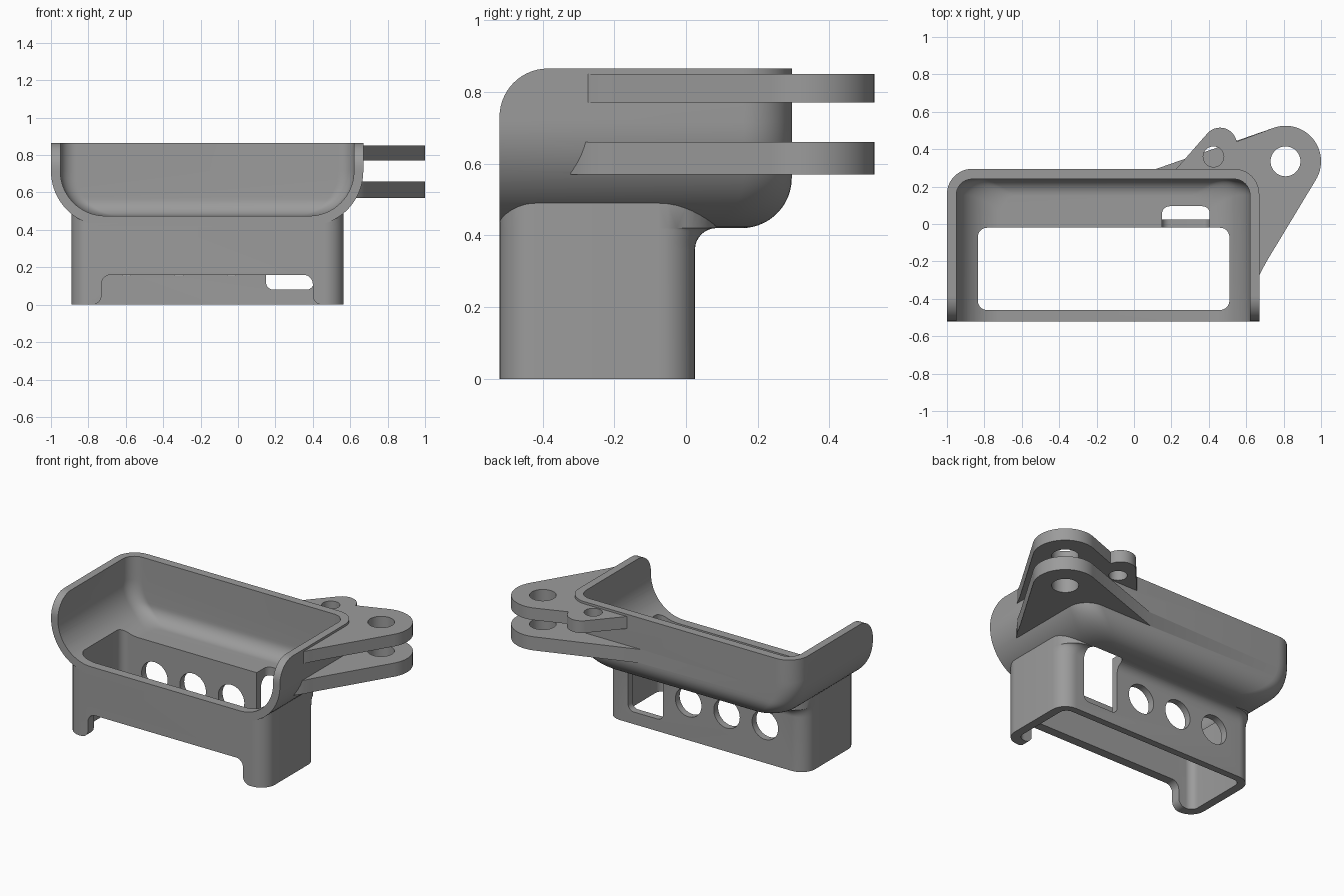
import bpy, bmesh, math

if "Cube" in bpy.data.objects:
    bpy.data.objects.remove(bpy.data.objects["Cube"])

MID = -0.165  # centre line of the tray in x


def arc(cx, cy, r, a0, a1, n=10):
    """Points on an arc, angles in degrees."""
    out = []
    for i in range(n + 1):
        a = math.radians(a0 + (a1 - a0) * i / n)
        out.append((cx + r * math.cos(a), cy + r * math.sin(a)))
    return out


def loft(name, rings):
    """Closed solid through rings of equal point count."""
    bm = bmesh.new()
    loops = [[bm.verts.new(p) for p in ring] for ring in rings]
    n = len(loops[0])
    for a, b in zip(loops, loops[1:]):
        for i in range(n):
            j = (i + 1) % n
            bm.faces.new((a[i], a[j], b[j], b[i]))
    bm.faces.new(loops[0][::-1])
    bm.faces.new(loops[-1])
    bmesh.ops.recalc_face_normals(bm, faces=bm.faces)
    me = bpy.data.meshes.new(name)
    bm.to_mesh(me)
    bm.free()
    ob = bpy.data.objects.new(name, me)
    bpy.context.collection.objects.link(ob)
    return ob


def prism(name, pts, lo, hi, axis):
    place = {'x': lambda a, b, t: (t, a, b),
             'y': lambda a, b, t: (a, t, b),
             'z': lambda a, b, t: (a, b, t)}[axis]
    return loft(name, [[place(a, b, t) for a, b in pts] for t in (lo, hi)])


def rounded(z, x0, x1, y0, y1, rf, rb):
    """Rounded rectangle ring; rf and rb are front and back corner radii."""
    pts = arc(x1 - rb, y1 - rb, rb, 0, 90) + arc(x0 + rb, y1 - rb, rb, 90, 180)
    if rf:
        pts += arc(x0 + rf, y0 + rf, rf, 180, 270) + arc(x1 - rf, y0 + rf, rf, 270, 360)
    else:
        pts += [(x0, y0), (x1, y0)]
    return [(x, y, z) for x, y in pts]


def inset(h, r):
    """Horizontal inset of a bottom rounding of radius r at height h."""
    return 0 if h >= r else r - math.sqrt(max(0, r * r - (r - h) ** 2))


def bowl(name, half, y0, y1, z0, z1, r_side, r_back, r_corner):
    rings = []
    heights = [r_side * (1 - math.cos(math.radians(90 * i / 20))) for i in range(21)]
    for h in heights + [z1 - z0]:
        w = half - inset(h, r_side)
        rings.append(rounded(z0 + h, MID - w, MID + w, y0, y1 - inset(h, r_back), 0, r_corner))
    return loft(name, rings)


def combine(body, other, operation):
    m = body.modifiers.new(operation.lower(), 'BOOLEAN')
    m.operation = operation
    m.solver = 'EXACT'
    m.object = other
    bpy.context.view_layer.objects.active = body
    bpy.ops.object.modifier_apply(modifier=m.name)
    bpy.data.objects.remove(other, do_unlink=True)


# Open-fronted tray
body = bowl("holder_body", 0.835, -0.52, 0.295, 0.42, 0.865, 0.295, 0.14, 0.135)

# Base sleeve, its back flaring into the tray underside
rings = [rounded(0, -0.89, 0.565, -0.52, 0.025, 0.1, 0.1)]
for i in range(9):
    a = math.radians(90 * i / 8)
    f = 0.06 * (1 - math.cos(a))
    rings.append(rounded(0.36 + 0.06 * math.sin(a), -0.89, 0.565, -0.52, 0.025 + f, 0.1, 0.1 + f))
rings.append(rounded(0.5, -0.89, 0.565, -0.52, 0.085, 0.1, 0.16))
combine(body, loft("base_sleeve", rings), 'UNION')

# Hinge arms: shared lobe and front edge, the upper one with a small ear
lobe = arc(0.81, 0.335, 0.19, 109, -31, 28)
edge = [(0.715, -0.19), (0.69, -0.235), (0.672, -0.27), (0.635, -0.32), (0.5, -0.42), (0.3, -0.2)]
ear = [(0.21, 0.277)] + arc(0.46, 0.425, 0.09, 139, 10, 16)
lower = [(0.1, 0.2), (0.1, 0.288)] + lobe + edge
upper = [(0.21, 0.2)] + ear + lobe + edge
combine(body, prism("lower_arm", lower, 0.57, 0.66, 'z'), 'UNION')
combine(body, prism("upper_arm", upper, 0.77, 0.85, 'z'), 'UNION')

# Hollow of the tray
combine(body, bowl("tray_hollow", 0.785, -0.7, 0.24, 0.475, 0.95, 0.24, 0.09, 0.085), 'DIFFERENCE')

# Hollow of the sleeve, open at top and bottom
hollow = [rounded(z, -0.835, 0.51, -0.46, -0.02, 0.05, 0.05) for z in (-0.1, 0.6)]
combine(body, loft("sleeve_hollow", hollow), 'DIFFERENCE')

# Rounded front corners of the side walls
corner = [(-0.7, 0.73)] + arc(-0.385, 0.73, 0.135, 180, 90, 14) + [(-0.385, 0.95), (-0.7, 0.95)]
combine(body, prism("corner_cut", corner, -1.2, 0.69, 'x'), 'DIFFERENCE')

# Notch under the front wall
left = [(-0.78, -0.05)] + arc(-0.78, 0.05, 0.05, -90, 0, 8) + arc(-0.68, 0.11, 0.05, 180, 90, 8)
notch = left + [(2 * MID - x, z) for x, z in reversed(left)]
combine(body, prism("front_notch", notch, -0.7, -0.4, 'y'), 'DIFFERENCE')

# Round holes in the back wall
for x in (-0.595, -0.315, -0.035):
    combine(body, prism("back_hole", arc(x, 0.25, 0.095, 0, 352.5, 47), -0.15, 0.2, 'y'), 'DIFFERENCE')

# Slot through the back wall and tray floor
rings = []
for i in range(9):
    h = 0.04 * (1 - math.cos(math.radians(90 * i / 8)))
    d = inset(h, 0.04)
    rings.append(rounded(0.08 + h, 0.15 + d, 0.405 - d, -0.15, 0.095, 0, 0.04))
rings.append(rounded(0.55, 0.15, 0.405, -0.15, 0.095, 0, 0.04))
combine(body, loft("back_slot", rings), 'DIFFERENCE')

# Pin holes through the arms and the ear
combine(body, prism("pin_hole", arc(0.81, 0.335, 0.08, 0, 352.5, 47), 0.5, 0.95, 'z'), 'DIFFERENCE')
combine(body, prism("ear_hole", arc(0.425, 0.36, 0.055, 0, 350, 35), 0.71, 0.95, 'z'), 'DIFFERENCE')

# Plain grey finish
grey = bpy.data.materials.new("plain_grey")
grey.diffuse_color = (0.33, 0.33, 0.33, 1)
grey.use_nodes = True
grey.node_tree.nodes["Principled BSDF"].inputs["Base Color"].default_value = grey.diffuse_color
body.data.materials.clear()
body.data.materials.append(grey)
for p in body.data.polygons:
    p.material_index = 0
body.select_set(True)
bpy.context.view_layer.objects.active = body
bpy.ops.object.shade_smooth_by_angle(angle=math.radians(30))
